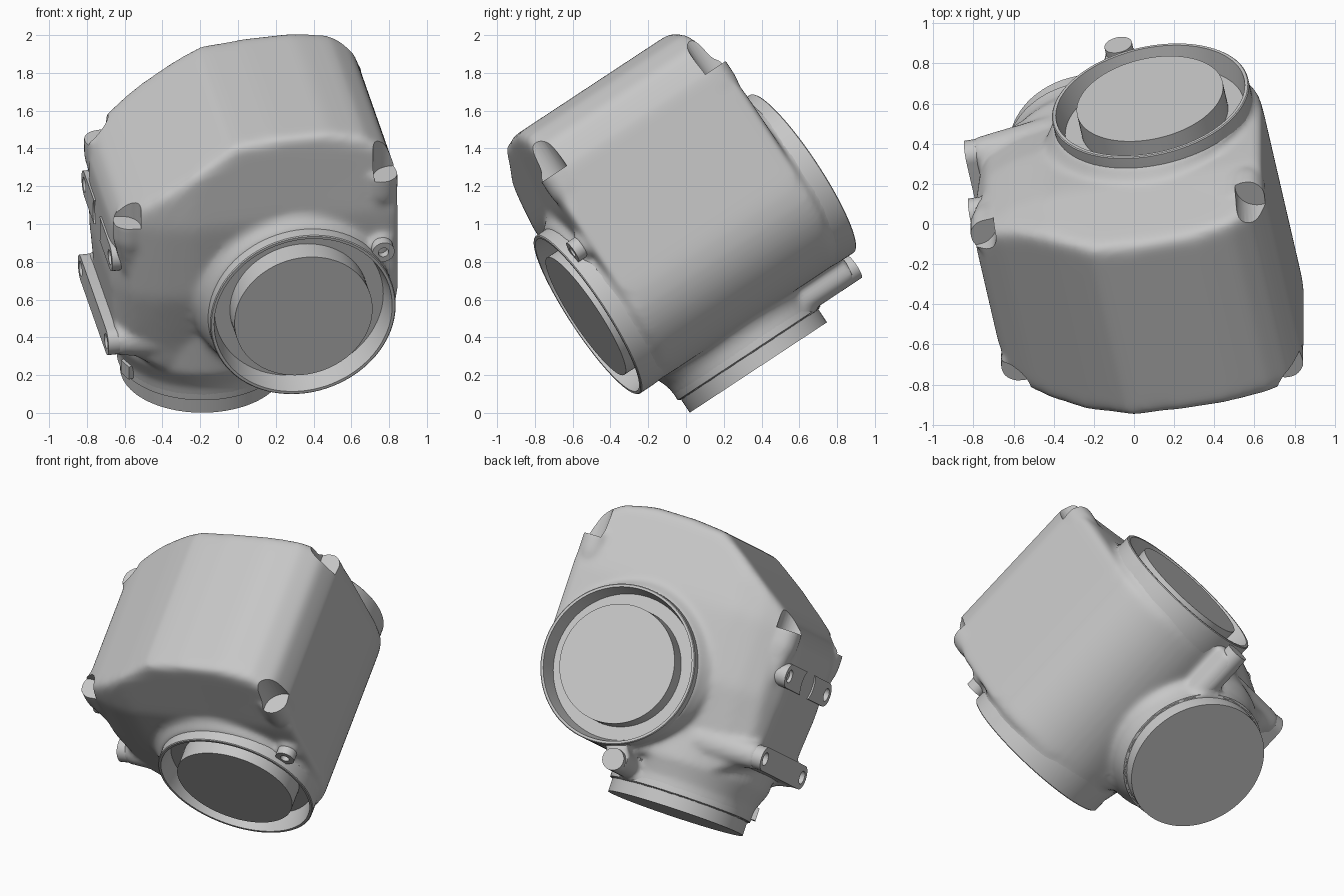
import bpy, bmesh, math
from mathutils import Matrix, Vector

if "Cube" in bpy.data.objects:
    bpy.data.objects.remove(bpy.data.objects["Cube"])

# Tilted frame of the housing: across, along the ring axis, up from the flange
U = Vector((-0.19, 0.82, 0.54)).normalized()
T = Vector((0, -0.55, 0.835)).normalized()
V = U.cross(T).normalized()
FRAME = Matrix((V, U, T)).transposed().to_4x4()
MID = 0.48                     # symmetry plane along the ring axis
RING = Vector((0.31, MID, 0.72))
NECK = Vector((-0.1, MID, -0.01))

grey = bpy.data.materials.new("cast_grey")
grey.use_nodes = True
grey.diffuse_color = (0.57, 0.57, 0.57, 1)
grey.node_tree.nodes["Principled BSDF"].inputs["Base Color"].default_value = grey.diffuse_color


def make(name, bm):
    bmesh.ops.recalc_face_normals(bm, faces=bm.faces)
    mesh = bpy.data.meshes.new(name)
    bm.to_mesh(mesh)
    bm.free()
    mesh.materials.append(grey)
    ob = bpy.data.objects.new(name, mesh)
    ob.matrix_world = FRAME
    bpy.context.collection.objects.link(ob)
    return ob


def lathe(bm, profile, centre, axis, sign=1, steps=72):
    """Spin (radius, height) points round an axis; returns the new vertices."""
    part = bmesh.new()
    axis = Vector(axis)
    out = Vector((0, 1, 0)) if axis.x else Vector((1, 0, 0))
    vs = [part.verts.new(centre + out * r + axis * h * sign) for r, h in profile]
    es = [part.edges.new(pair) for pair in zip(vs, vs[1:])]
    bmesh.ops.spin(part, geom=vs + es, cent=centre, axis=axis, angle=math.tau,
                   steps=steps, use_merge=True)
    bmesh.ops.remove_doubles(part, verts=part.verts, dist=1e-4)
    bmesh.ops.recalc_face_normals(part, faces=part.faces)
    start = len(bm.verts)
    mesh = bpy.data.meshes.new("temp")
    part.to_mesh(mesh)
    part.free()
    bm.from_mesh(mesh)
    bpy.data.meshes.remove(mesh)
    bm.verts.ensure_lookup_table()
    return bm.verts[start:]


def rod(bm, start, axis, length, radius, steps=32):
    lathe(bm, [(0, 0), (radius, 0), (radius, length), (0, length)],
          Vector(start), axis, 1, steps)


def loft(bm, sections):
    """Bridge equal loops of points and close both ends."""
    loops = [[bm.verts.new(p) for p in s] for s in sections]
    for a, b in zip(loops, loops[1:]):
        for i in range(len(a)):
            j = (i + 1) % len(a)
            bm.faces.new((a[i], a[j], b[j], b[i]))
    bm.faces.new(loops[0])
    bm.faces.new(loops[-1])


def boolean(ob, cutter, operation):
    mod = ob.modifiers.new(operation.lower(), "BOOLEAN")
    mod.operation, mod.object, mod.solver = operation, cutter, "EXACT"


def fuse(ob, voxel, rounds):
    mod = ob.modifiers.new("fuse", "REMESH")
    mod.mode, mod.voxel_size = "VOXEL", voxel
    mod = ob.modifiers.new("soften", "SMOOTH")
    mod.factor, mod.iterations = 0.5, rounds


def bake(ob, *helpers):
    graph = bpy.context.evaluated_depsgraph_get()
    mesh = bpy.data.meshes.new_from_object(ob.evaluated_get(graph))
    ob.modifiers.clear()
    ob.data = mesh
    for h in helpers:
        bpy.data.objects.remove(h)


# Hood: side outline with the rounded lower barrel, cut to a tapered plan
outline = [(0.85, 0.72), (0.85, 1.44), (0.80, 1.59), (0.68, 1.68), (0.49, 1.725),
           (0.2, 1.725), (-0.02, 1.705), (-0.2, 1.59), (-0.5, 1.38), (-0.61, 1.29),
           (-0.655, 1.18), (-0.655, 0.8), (-0.62, 0.4), (-0.4, 0.27), (0, 0.25)]
for k in range(12):
    a = -math.pi / 2 * (1 - k / 12)
    outline.append((RING.x + 0.54 * math.cos(a), RING.z + 0.5 * math.sin(a)))
bm = bmesh.new()
loft(bm, [[(x, y, z) for x, z in outline] for y in (MID - 0.8, MID + 0.8)])
hood = make("hood", bm)

half_plan = [(0.95, 0.575), (0.78, 0.585), (0.3, 0.575), (-0.25, 0.575), (-0.42, 0.54),
             (-0.57, 0.475), (-0.645, 0.35), (-0.7, 0.15)]
plan = half_plan + [(x, -d) for x, d in reversed(half_plan)]
bm = bmesh.new()
loft(bm, [[(x, MID + d * (right if x > 0 else left), z) for x, d in plan]
          for z, right, left in ((0.1, 1, 0.74), (0.45, 1, 0.83), (0.8, 1, 0.97),
                                 (1.25, 1, 1), (1.8, 0.87, 0.87))])
plan_cutter = make("plan_cutter", bm)
boolean(hood, plan_cutter, "INTERSECT")
fuse(hood, 0.025, 14)
bake(hood, plan_cutter)

# Casting: hood, neck, cross barrel and boss roots fused into one soft skin
bm = bmesh.new()
bm.from_mesh(hood.data)
bpy.data.objects.remove(hood)
lathe(bm, [(0, 0.08), (0.45, 0.08), (0.455, 0.17), (0.475, 0.22), (0.505, 0.29),
           (0.51, 0.5), (0.51, 0.9), (0, 0.9)], NECK, (0, 0, 1))
side = [(0.6, 0.5), (0.57, 0.56), (0.53, 0.6), (0.497, 0.64), (0, 0.64)]
barrel = lathe(bm, [(r, -h) for r, h in reversed(side)] + side, RING, (0, 1, 0))
for v in barrel:               # flare only where the barrel meets the walls
    dx, dz = v.co.x - RING.x, v.co.z - RING.z
    r = math.hypot(dx, dz)
    if r > 0.5:
        w = min(1, max(0, (dz * 0.8 - dx * 0.6) / r + 0.2))
        f = (0.497 + (r - 0.497) * w) / r
        v.co.x, v.co.z = min(RING.x + dx * f, 0.85), RING.z + dz * f
for y in (0.14, 0.85):
    lathe(bm, [(0, 0), (0.08, 0), (0.13, 0.4), (0, 0.4)], Vector((-0.64, y, 0.45)), (1, 0, 0))
rod(bm, (0.75, -0.14, 1.04), (0, 1, 0), 0.3, 0.065)
rod(bm, (0.145, 0.8, 0.17), (0, 1, 0), 0.33, 0.085)
for s in (-1, 1):              # corner bosses that carry the pocket floors
    for x, d, z in ((0.765, 0.505, 1.12), (-0.57, 0.4, 0.92)):
        lathe(bm, [(0, 0), (0.04, 0), (0.09, 0.22), (0.09, 0.35), (0, 0.35)],
              Vector((x, MID + s * d, z)), (0, 0, 1))
casting = make("housing_casting", bm)
fuse(casting, 0.018, 8)
bake(casting)

# Screw pockets at the four hood corners and the hollows behind the end rings
bm = bmesh.new()
for s in (-1, 1):
    rod(bm, (0.825, MID + s * 0.555, 1.44), (0, 0, 1), 0.5, 0.11)
    rod(bm, (-0.63, MID + s * 0.46, 1.24), (0, 0, 1), 0.5, 0.11)
    rod(bm, (RING.x, MID + s * 0.71 - 0.155, RING.z), (0, 1, 0), 0.31, 0.49, 96)
pockets = make("pocket_cutter", bm)
boolean(casting, pockets, "DIFFERENCE")
bake(casting, pockets)

# End rings: thin lip, deep channel and raised centre disc
for name, s in (("front_ring", -1), ("back_ring", 1)):
    bm = bmesh.new()
    lathe(bm, [(0, 0.52), (0.495, 0.52), (0.5, 0.6), (0.5, 0.69), (0.495, 0.695),
               (0.48, 0.695), (0.455, 0.575), (0.372, 0.575), (0.372, 0.705), (0, 0.705)],
          RING, (0, 1, 0), s, 96)
    make(name, bm)

# Bottom flange
bm = bmesh.new()
lathe(bm, [(0, 0), (0.435, 0), (0.435, 0.085), (0.452, 0.09), (0.452, 0.15), (0, 0.15)],
      NECK, (0, 0, 1), 1, 96)
make("base_flange", bm)


# Side lugs: long rounded pads with two screw holes
def lug(name, z, r, face, groove):
    ring = []
    for k in range(26):
        a = math.pi * (k % 13) / 12 + (math.pi if k > 12 else 0)
        ring.append(((0.14 if k > 12 else 0.85) + r * math.sin(a), z + r * math.cos(a)))
    bm = bmesh.new()
    loft(bm, [[(x, y, h) for y, h in ring] for x in (face, -0.4)])
    pad = make(name, bm)
    bm = bmesh.new()
    for y in (0.14, 0.85):
        rod(bm, (face - 0.1, y, z), (1, 0, 0), 0.2, r * 0.55)
    if groove:
        rod(bm, (face - 0.1, MID + 0.02, z), (1, 0, 0), 0.15, 0.11)
    holes = make("hole_cutter", bm)
    boolean(pad, holes, "DIFFERENCE")
    bake(pad, holes)


lug("lower_lug", 0.45, 0.075, -0.685, False)
lug("upper_lug", 0.98, 0.075, -0.665, True)

# Drilled ear beside the front ring, solid ear below the back ring
bm = bmesh.new()
lathe(bm, [(0, 0.06), (0.028, 0.06), (0.028, 0), (0.06, 0), (0.06, 0.3), (0, 0.3)],
      Vector((0.75, -0.18, 1.04)), (0, 1, 0), 1, 32)
make("front_ear", bm)
bm = bmesh.new()
rod(bm, (0.145, 0.85, 0.155), (0, 1, 0), 0.315, 0.07)
make("back_ear", bm)

# Small stop tabs on the neck
bm = bmesh.new()
for a in (1.0, 3.5):
    m = Matrix.Translation(NECK + Vector((0, 0, 0.15))) @ Matrix.Rotation(a, 4, "Z")
    bmesh.ops.create_cube(bm, size=0.08, matrix=m @ Matrix.Translation((0.44, 0, 0)))
make("neck_tabs", bm)

# Smooth shading with sharp edges kept
for ob in bpy.context.view_layer.objects:
    ob.select_set(ob.type == "MESH" and grey.name in ob.data.materials)
bpy.context.view_layer.objects.active = casting
bpy.ops.object.shade_smooth_by_angle(angle=math.radians(32))
